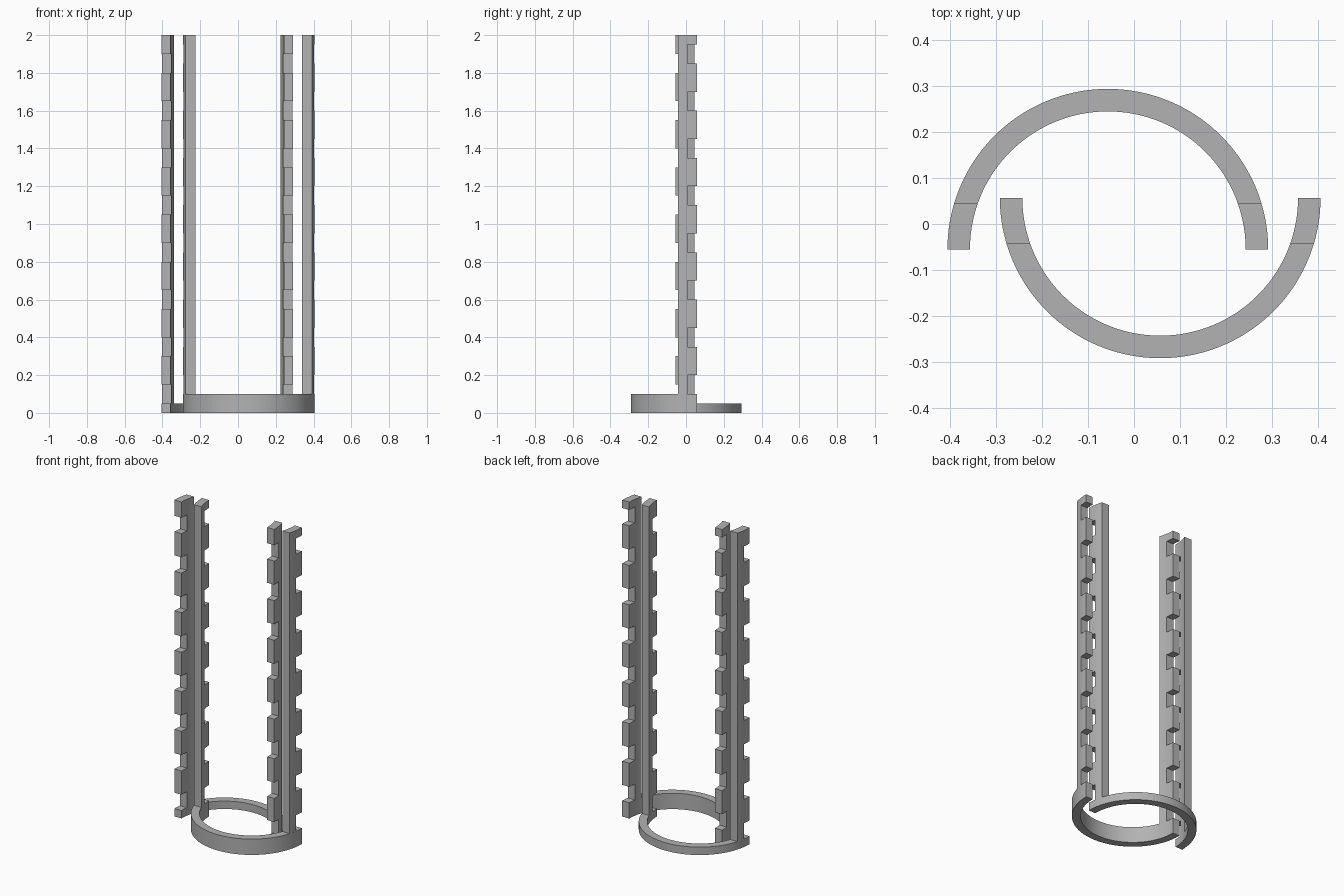
import bpy, bmesh, math

if "Cube" in bpy.data.objects:
    bpy.data.objects.remove(bpy.data.objects["Cube"])

R_OUT, R_IN, TOP = 0.349, 0.30, 2.0
POST, NOTCH = 0.10, 0.05          # post width and notch depth along y
PITCH, GAP = 0.25, 0.10           # notch spacing and notch height

grey = bpy.data.materials.new("grey")
grey.diffuse_color = (0.45, 0.45, 0.45, 1)
grey.use_nodes = True
grey.node_tree.nodes["Principled BSDF"].inputs["Base Color"].default_value = grey.diffuse_color


def finish(name, bm, smooth=True):
    bmesh.ops.recalc_face_normals(bm, faces=bm.faces)
    me = bpy.data.meshes.new(name)
    bm.to_mesh(me)
    bm.free()
    me.materials.append(grey)
    ob = bpy.data.objects.new(name, me)
    bpy.context.collection.objects.link(ob)
    return ob


def prism(name, outline, z0, z1):
    bm = bmesh.new()
    f = bm.faces.new([bm.verts.new((x, y, z0)) for x, y in outline])
    up = bmesh.ops.extrude_face_region(bm, geom=[f])["geom"]
    verts = [v for v in up if isinstance(v, bmesh.types.BMVert)]
    bmesh.ops.translate(bm, verts=verts, vec=(0, 0, z1 - z0))
    return finish(name, bm)


def arc(r, a0, a1, n):
    return [(r * math.cos(a0 + (a1 - a0) * i / n),
             r * math.sin(a0 + (a1 - a0) * i / n)) for i in range(n + 1)]


def place(pts, cx, cy, sx, sy):
    return [(cx + sx * x, cy + sy * y) for x, y in pts]


def smooth(ob):
    bpy.ops.object.select_all(action='DESELECT')
    ob.select_set(True)
    bpy.context.view_layer.objects.active = ob
    bpy.ops.object.shade_smooth_by_angle(angle=math.radians(30))


def half(label, cx, cy, sy, base):
    # half-ring foot
    ring = arc(R_OUT, 0, math.pi, 72) + arc(R_IN, math.pi, 0, 72)
    smooth(prism(label + "_half_ring", place(ring, cx, cy, 1, sy), 0, base))

    # boxes that notch the free edge of both posts
    bm = bmesh.new()
    z = base
    while z < TOP - GAP:
        box = bmesh.ops.create_cube(bm, size=1)["verts"]
        bmesh.ops.scale(bm, verts=box, vec=(1, 2 * NOTCH, GAP))
        bmesh.ops.translate(bm, verts=box, vec=(cx, cy, z + GAP / 2))
        z += PITCH
    cutter = finish(label + "_notch_cutter", bm)
    cutter.hide_render = True
    cutter.hide_set(True)

    # two curved notched posts rising from the ring ends
    outline = (arc(R_OUT, 0, math.asin(POST / R_OUT), 6)
               + arc(R_IN, math.asin(POST / R_IN), 0, 6))
    for side, sx in (("left", -1), ("right", 1)):
        post = prism(f"{label}_{side}_post", place(outline, cx, cy, sx, sy), base, TOP)
        mod = post.modifiers.new("notches", 'BOOLEAN')
        mod.operation, mod.solver, mod.object = 'DIFFERENCE', 'EXACT', cutter
        bpy.context.view_layer.objects.active = post
        bpy.ops.object.modifier_apply(modifier=mod.name)
        smooth(post)
    bpy.data.objects.remove(cutter)


half("back", -0.057, -0.055, 1, 0.05)
half("front", 0.057, 0.057, -1, 0.10)
